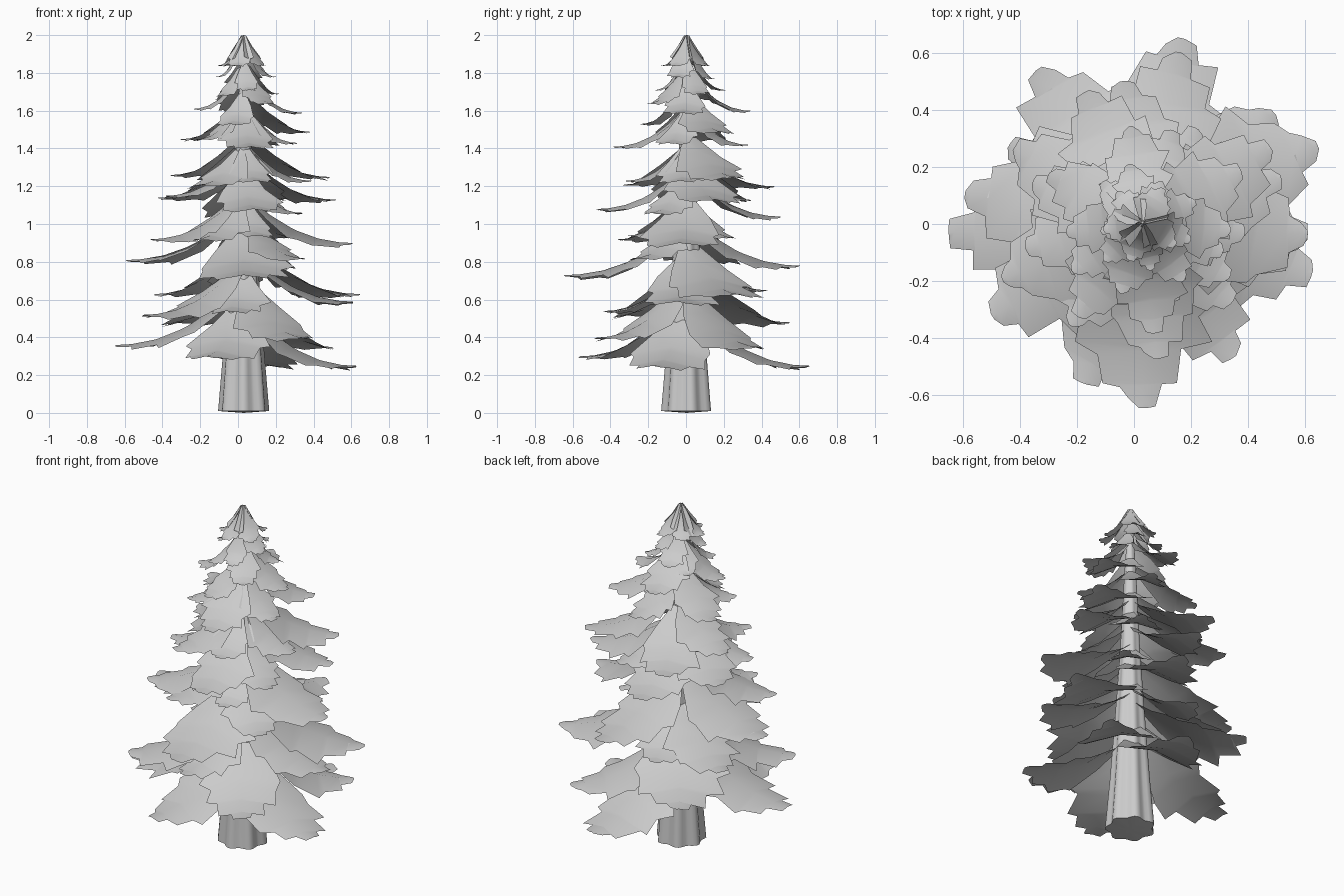
import bpy
import bmesh
import random
from math import sin, cos, pi, radians
from mathutils import Vector

random.seed(4)

default = bpy.data.objects.get("Cube")
if default:
    bpy.data.objects.remove(default, do_unlink=True)

AXIS = Vector((0.03, 0.005, 0.0))   # the trunk stands slightly off centre


def make_material(name, value):
    material = bpy.data.materials.new(name)
    material.use_nodes = True
    colour = (value, value, value, 1.0)
    material.diffuse_color = colour
    material.node_tree.nodes["Principled BSDF"].inputs["Base Color"].default_value = colour
    return material


pale_grey = make_material("pale grey", 0.6)


def finish(bm, name, sharp_angle):
    mesh = bpy.data.meshes.new(name)
    bm.to_mesh(mesh)
    bm.free()
    mesh.materials.append(pale_grey)
    obj = bpy.data.objects.new(name, mesh)
    bpy.context.collection.objects.link(obj)
    bpy.ops.object.select_all(action="DESELECT")
    obj.select_set(True)
    bpy.context.view_layer.objects.active = obj
    bpy.ops.object.shade_smooth_by_angle(angle=radians(sharp_angle))


# Trunk: a tapering column with flutes that fade towards the top
def build_trunk(sides=42, lobes=7):
    bm = bmesh.new()
    rings = []
    for z, radius, flute in [(0.01, 0.127, 0.09), (0.3, 0.104, 0.09), (0.6, 0.085, 0.07),
                             (1.1, 0.054, 0.05), (1.6, 0.032, 0.02), (1.96, 0.01, 0)]:
        ring = []
        for i in range(sides):
            a = 2 * pi * i / sides
            r = radius * (1 + flute * sin(lobes * a))
            ring.append(bm.verts.new(AXIS + Vector((r * cos(a), r * sin(a), z))))
        rings.append(ring)
    for low, high in zip(rings, rings[1:]):
        for i in range(sides):
            j = (i + 1) % sides
            bm.faces.new((low[i], low[j], high[j], high[i]))
    bm.faces.new(rings[-1])
    # slightly domed foot reaching the ground
    sole = bm.faces.new(reversed(rings[0]))
    for v in bmesh.ops.poke(bm, faces=[sole])["verts"]:
        v.co.z = 0.0
    finish(bm, "trunk", 45)


# Jagged bough outline: distance along the bough and half width, per unit length
OUTLINE = [(0, 0.08), (0.2, 0.24), (0.4, 0.38), (0.47, 0.3), (0.65, 0.34), (0.68, 0.24),
           (0.86, 0.2), (0.87, 0.11), (0.97, 0.08), (1, 0.02)]


def add_bough(bm, angle, reach, tip_z, rise, start=0.03, spread=1.0):
    """A thin folded spray that leaves the trunk steeply and levels out."""
    out = Vector((cos(angle), sin(angle), 0))
    side = Vector((-sin(angle), cos(angle), 0))
    roll = random.uniform(-0.04, 0.04)

    def point(t, w):
        height = tip_z + rise * max(1 - t, 0) ** 2.1 - 0.2 * abs(w) + roll * w
        return AXIS + out * (start + (reach - start) * t) + side * w + Vector((0, 0, height))

    rows = []
    for k, (t, w) in enumerate(OUTLINE):
        row = []
        for sign in (-1, 0, 1):
            wobble = random.uniform(-0.03, 0.03) if sign and 0 < k < 9 else 0
            width = sign * w * reach * spread * random.uniform(0.85, 1.12)
            row.append(bm.verts.new(point(t + wobble, width)))
        rows.append(row)
    for a, b in zip(rows, rows[1:]):
        bm.faces.new((a[0], b[0], b[1], a[1]))
        bm.faces.new((a[1], b[1], b[2], a[2]))


def build_tier(name, extra_rise, boughs):
    """Boughs are given as bearing, reach and tip height."""
    bm = bmesh.new()
    for bearing, reach, tip_z in boughs:
        add_bough(bm, radians(bearing), reach, tip_z, 0.11 + 0.2 * reach + extra_rise)
    finish(bm, name, 70)


build_trunk()

build_tier("lowest_boughs", 0.06, [
    (-17, .62, .25), (78, .66, .25), (183, .68, .36), (250, .6, .3),
    (304, .57, .4), (40, .6, .35), (124, .65, .48)])

build_tier("low_boughs", 0.02, [
    (212, .62, .52), (-5, .58, .59), (24, .67, .63), (150, .54, .63),
    (258, .45, .54), (105, .44, .65)])

build_tier("middle_boughs", 0.01, [
    (270, .65, .73), (171, .63, .81), (78, .61, .78), (318, .42, .82),
    (-4, .58, .9), (202, .53, .92), (235, .44, .92), (285, .32, .94), (45, .34, .93)])

build_tier("upper_middle_boughs", 0.0, [
    (18, .51, 1.13), (98, .5, 1.04), (150, .52, 1.14), (276, .48, 1.08),
    (328, .36, 1.06), (192, .42, 1.15), (235, .4, 1.21), (30, .52, 1.25),
    (113, .5, 1.2), (-6, .36, 1.23), (160, .41, 1.26), (282, .33, 1.23), (60, .38, 1.13)])

build_tier("high_boughs", 0.0, [
    (276, .39, 1.41), (28, .39, 1.49), (153, .37, 1.45), (72, .34, 1.42),
    (215, .3, 1.45), (340, .3, 1.43), (97, .34, 1.6), (-5, .31, 1.59),
    (187, .27, 1.61), (253, .26, 1.53)])

build_tier("short_boughs", 0.0, [
    (305, .25, 1.64), (135, .2, 1.66), (225, .19, 1.68), (22, .2, 1.69),
    (103, .21, 1.71), (280, .17, 1.71), (340, .18, 1.78), (192, .15, 1.78),
    (65, .16, 1.77)])

# Crown: steep overlapping sprays meeting at the tip
bm = bmesh.new()
for bearing in (60, 130, 190, 252, 325):
    add_bough(bm, radians(bearing), 0.14, 1.84, 0.16, start=0.003, spread=1.3)
finish(bm, "crown", 70)
